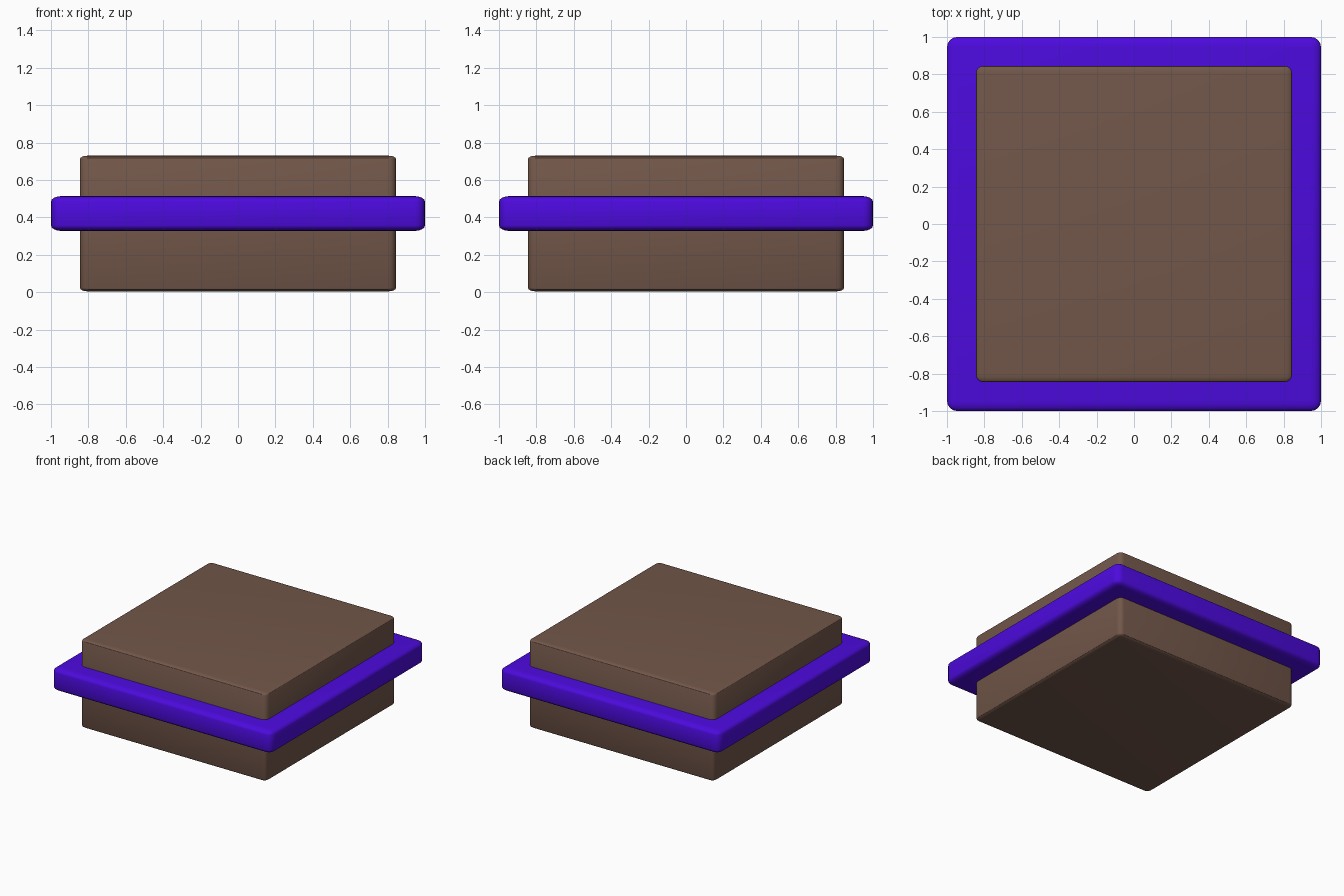
import bpy

if "Cube" in bpy.data.objects:
    bpy.data.objects.remove(bpy.data.objects["Cube"])


def rounded_slab(name, width, z0, z1, radius, z_radius, color):
    """Square slab with softened edges; z_radius is the edge rounding along z."""
    height = z1 - z0
    squash = z_radius / radius
    bpy.ops.mesh.primitive_cube_add(size=1, location=(0, 0, (z0 + z1) / 2))
    ob = bpy.context.object
    ob.name = name
    for v in ob.data.vertices:
        v.co.x *= width
        v.co.y *= width
        v.co.z *= height / squash
    ob.scale.z = squash
    bevel = ob.modifiers.new("soft_edges", 'BEVEL')
    bevel.width = radius
    bevel.segments = 4
    bpy.ops.object.modifier_apply(modifier=bevel.name)
    bpy.ops.object.transform_apply(location=False, rotation=False, scale=True)
    bpy.ops.object.shade_smooth_by_angle()
    mat = bpy.data.materials.new(name + "_color")
    mat.diffuse_color = color
    mat.use_nodes = True
    mat.node_tree.nodes["Principled BSDF"].inputs["Base Color"].default_value = mat.diffuse_color
    ob.data.materials.append(mat)
    return ob


# Brown core block
rounded_slab("core_block", 1.69, 0.005, 0.73, 0.04, 0.018, (0.17, 0.095, 0.068, 1))
# Purple band around the middle
rounded_slab("middle_band", 2.0, 0.328, 0.514, 0.055, 0.03, (0.073, 0.003, 0.73, 1))
